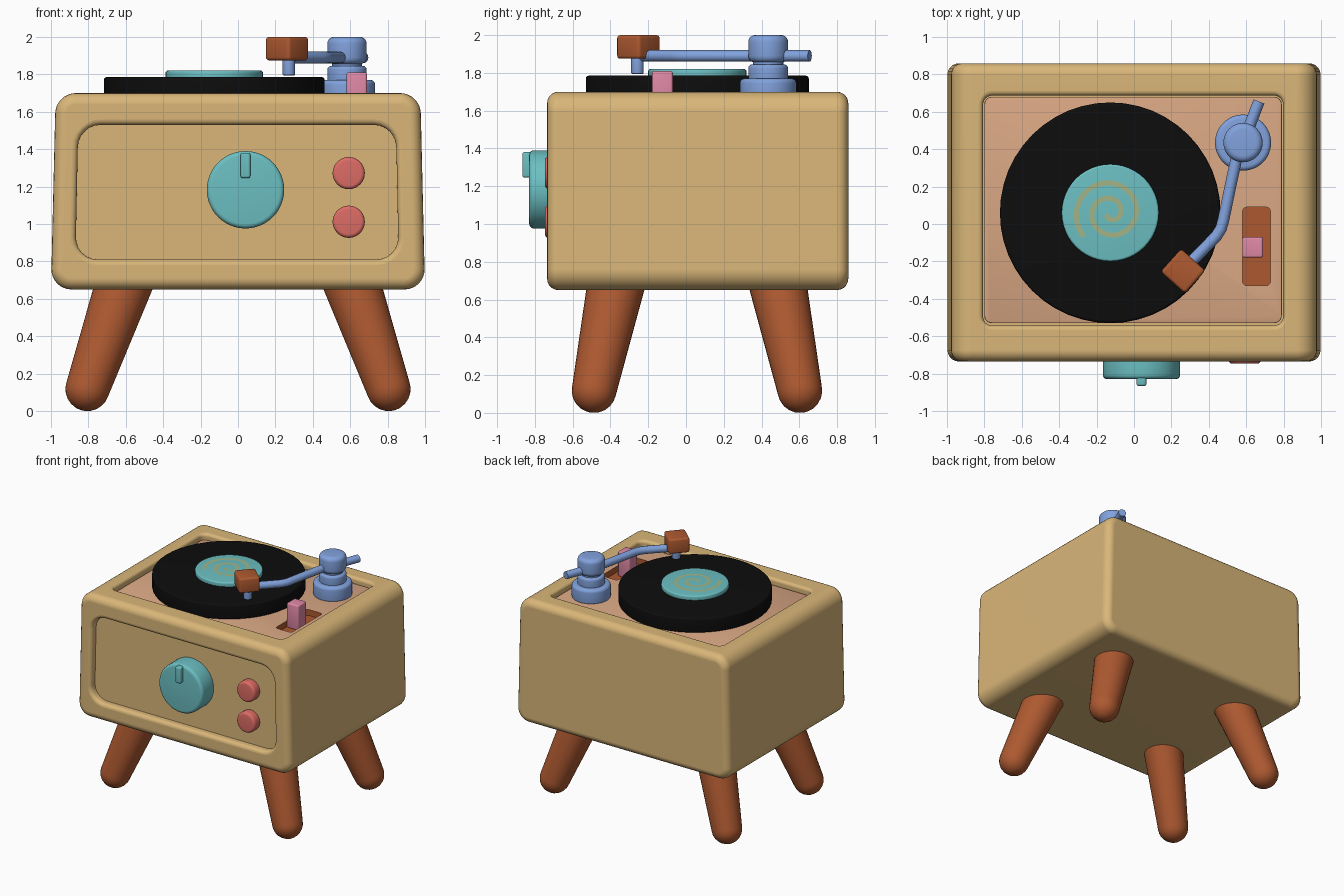
import bpy, bmesh
from math import sin, cos, pi, radians
from mathutils import Matrix, Vector

if "Cube" in bpy.data.objects:
    bpy.data.objects.remove(bpy.data.objects["Cube"])


def material(name, *rgb):
    m = bpy.data.materials.new(name)
    m.use_nodes = True
    m.diffuse_color = (*rgb, 1)
    m.node_tree.nodes["Principled BSDF"].inputs["Base Color"].default_value = (*rgb, 1)
    return m


tan = material("tan", 0.70, 0.47, 0.19)
peach = material("peach", 0.70, 0.39, 0.23)
black = material("black", 0.004, 0.004, 0.004)
teal = material("teal", 0.15, 0.52, 0.54)
blue = material("blue", 0.22, 0.36, 0.72)
brown = material("brown", 0.42, 0.10, 0.03)
red = material("red", 0.72, 0.15, 0.13)
pink = material("pink", 0.74, 0.25, 0.38)
olive = material("pale_olive", 0.36, 0.46, 0.24)

FRONT = Matrix.Rotation(pi / 2, 4, 'X')   # local z points to the front
UP = Matrix.Identity(4)


def make_object(name, bm, mat):
    mesh = bpy.data.meshes.new(name)
    bm.to_mesh(mesh)
    bm.free()
    ob = bpy.data.objects.new(name, mesh)
    bpy.context.collection.objects.link(ob)
    mesh.materials.append(mat)
    return ob


def activate(ob):
    bpy.ops.object.select_all(action='DESELECT')
    ob.select_set(True)
    bpy.context.view_layer.objects.active = ob


def smooth(ob, angle=35):
    activate(ob)
    bpy.ops.object.shade_smooth_by_angle(angle=radians(angle))


def rounded_rect(w, h, r, n):
    pts = []
    for k, (sx, sy) in enumerate([(1, 1), (-1, 1), (-1, -1), (1, -1)]):
        for i in range(n + 1):
            a = (k + i / n) * pi / 2
            pts.append((sx * (w / 2 - r) + r * cos(a), sy * (h / 2 - r) + r * sin(a)))
    return pts


def loft(name, mat, w, h, r, layers, centre, turn=UP, n=6):
    """Stack of rounded rectangles, one per (depth, inset) layer."""
    bm = bmesh.new()
    rings = []
    for depth, inset in layers:
        outline = rounded_rect(w - 2 * inset, h - 2 * inset, max(r - inset, 0.004), n)
        rings.append([bm.verts.new((x, y, depth)) for x, y in outline])
    count = len(rings[0])
    for lower, upper in zip(rings, rings[1:]):
        for i in range(count):
            j = (i + 1) % count
            bm.faces.new((lower[i], lower[j], upper[j], upper[i]))
    bm.faces.new(rings[0][::-1])
    bm.faces.new(rings[-1])
    bmesh.ops.remove_doubles(bm, verts=bm.verts, dist=0.00005)
    bmesh.ops.recalc_face_normals(bm, faces=bm.faces)
    bm.transform(Matrix.Translation(centre) @ turn)
    ob = make_object(name, bm, mat)
    smooth(ob)
    return ob


def soft(d0, d1, b, steps=5):
    """Layers from d0 to d1 with both ends rounded by b."""
    arc = [(b * (1 - sin(i / steps * pi / 2)), b * (1 - cos(i / steps * pi / 2)))
           for i in range(steps + 1)]
    return [(d0 + d, i) for d, i in arc[::-1]] + [(d1 - d, i) for d, i in arc]


def flared(depth, lip, steps=5):
    """Layers of a recess cutter whose mouth rolls outwards."""
    arc = [i / steps * pi / 2 for i in range(steps + 1)]
    return ([(-depth, 0)] + [(lip * (sin(a) - 1), lip * (cos(a) - 1)) for a in arc]
            + [(0.03, -lip)])


def disc(name, mat, radius, d0, d1, bevel, centre, turn=UP):
    return loft(name, mat, 2 * radius, 2 * radius, radius, soft(d0, d1, bevel),
                centre, turn, 12)


def box(name, mat, w, h, d0, d1, bevel, centre, turn=UP):
    return loft(name, mat, w, h, bevel, soft(d0, d1, bevel * 0.9, 3), centre, turn, 3)


def cut(ob, cutter):
    cutter.hide_render = True
    mod = ob.modifiers.new("cut", 'BOOLEAN')
    mod.object = cutter
    mod.solver = 'EXACT'
    mod.material_mode = 'TRANSFER'
    activate(ob)
    bpy.ops.object.modifier_apply(modifier=mod.name)
    bpy.data.objects.remove(cutter)


# Cabinet with a front recess and a top recess, narrowing a little upwards
cabinet = loft("cabinet", tan, 2.0, 1.05, 0.11, soft(-0.797, 0.797, 0.06),
               (0, 0.062, 1.175), FRONT, 8)
cut(cabinet, loft("front_cutter", tan, 1.735, 0.72, 0.12, flared(0.06, 0.03),
                  (-0.005, -0.735, 1.17), FRONT))
cut(cabinet, loft("top_cutter", tan, 1.645, 1.23, 0.05, flared(0.10, 0.025),
                  (-0.005, 0.072, 1.70)))
for v in cabinet.data.vertices:
    v.co.x *= 1 - 0.025 * (v.co.z - 0.65) / 1.05
smooth(cabinet)
cabinet.modifiers.new("even_shading", 'WEIGHTED_NORMAL').keep_sharp = True

# Deck plate with the slider slot
deck = loft("deck_plate", peach, 1.59, 1.21, 0.04, soft(-0.06, 0, 0.006, 2),
            (-0.005, 0.075, 1.655))
cut(deck, loft("slot_cutter", brown, 0.15, 0.42, 0.025, [(-0.05, 0), (0.03, 0)],
               (0.655, -0.12, 1.655)))
smooth(deck)
box("slider", pink, 0.11, 0.11, 1.60, 1.81, 0.012, (0.635, -0.125, 0))

# Record and label
hub = Vector((-0.127, 0.06, 0))
disc("record", black, 0.59, 1.66, 1.785, 0.015, hub)
disc("record_label", teal, 0.26, 1.77, 1.82, 0.012, hub)

# Spiral ribbon on the label
bm = bmesh.new()
steps = 90
last = None
for i in range(steps + 1):
    t = i / steps
    a = radians(222 - 742 * t)
    radius = 0.19 - 0.17 * t
    pair = [bm.verts.new((hub.x + (radius + s) * cos(a), hub.y + (radius + s) * sin(a), 1.823))
            for s in (-0.014, 0.014)]
    if last:
        bm.faces.new((last[0], pair[0], pair[1], last[1]))
    last = pair
bmesh.ops.recalc_face_normals(bm, faces=bm.faces)
if sum(f.normal.z for f in bm.faces) < 0:
    bmesh.ops.reverse_faces(bm, faces=bm.faces)
make_object("label_spiral", bm, olive)

# Tonearm pivot
pivot = Vector((0.583, 0.435, 0))
disc("pivot_base", blue, 0.15, 1.64, 1.77, 0.025, pivot)
disc("pivot_collar", blue, 0.105, 1.75, 1.845, 0.02, pivot)
disc("pivot_neck", blue, 0.08, 1.83, 1.88, 0.005, pivot)
disc("pivot_cap", blue, 0.105, 1.855, 2.0, 0.035, pivot)


# Tonearm tube and rear stub
def tube(name, mat, points, radius):
    curve = bpy.data.curves.new(name, 'CURVE')
    curve.dimensions = '3D'
    curve.bevel_depth = radius
    curve.bevel_resolution = 4
    curve.use_fill_caps = True
    spline = curve.splines.new('POLY')
    spline.points.add(len(points) - 1)
    for p, co in zip(spline.points, points):
        p.co = (*co, 1)
    ob = bpy.data.objects.new(name, curve)
    bpy.context.collection.objects.link(ob)
    curve.materials.append(mat)
    activate(ob)
    bpy.ops.object.convert(target='MESH')
    smooth(bpy.context.object, 50)


arm_z = 1.89
tube("tonearm", blue, [(x, y, arm_z) for x, y in
     [(0.565, 0.43), (0.515, 0.2), (0.478, 0.02), (0.465, -0.025),
      (0.44, -0.065), (0.28, -0.23)]], 0.031)
tube("tonearm_stub", blue, [(0.583, 0.435, arm_z), (0.668, 0.655, arm_z)], 0.031)

# Head and needle
head = (0.262, -0.252, 0)
box("tonearm_head", brown, 0.175, 0.165, 1.875, 2.0, 0.018, head,
    Matrix.Rotation(radians(-42), 4, 'Z'))
disc("needle", blue, 0.033, 1.795, 1.89, 0.006, (0.272, -0.257, 0))

# Front knob, pointer and buttons
disc("knob", teal, 0.207, 0.66, 0.83, 0.025, (0.04, 0, 1.183), FRONT)
box("knob_pointer", teal, 0.052, 0.135, 0.80, 0.866, 0.012, (0.04, 0, 1.313), FRONT)
for label, z in (("upper", 1.272), ("lower", 1.012)):
    disc(label + "_button", red, 0.086, 0.66, 0.747, 0.02, (0.592, 0, z), FRONT)

# Splayed legs with round feet
foot_r, top_r = 0.118, 0.155
for side, sx in (("left", 1), ("right", -1)):
    for end, sy in (("front", -1), ("back", 1)):
        foot = Vector((sx * 0.805, 0.058 + sy * 0.545, foot_r))
        top = Vector((sx * 0.595, 0.058 + sy * 0.42, 0.72))
        axis = top - foot
        arc = [i / 6 * pi / 2 for i in range(7)]
        layers = [(-foot_r * cos(a), top_r - max(foot_r * sin(a), 0.01)) for a in arc]
        layers.append((axis.length, 0))
        loft(f"{end}_{side}_leg", brown, 2 * top_r, 2 * top_r, top_r, layers, foot,
             axis.to_track_quat('Z', 'Y').to_matrix().to_4x4(), 8)
